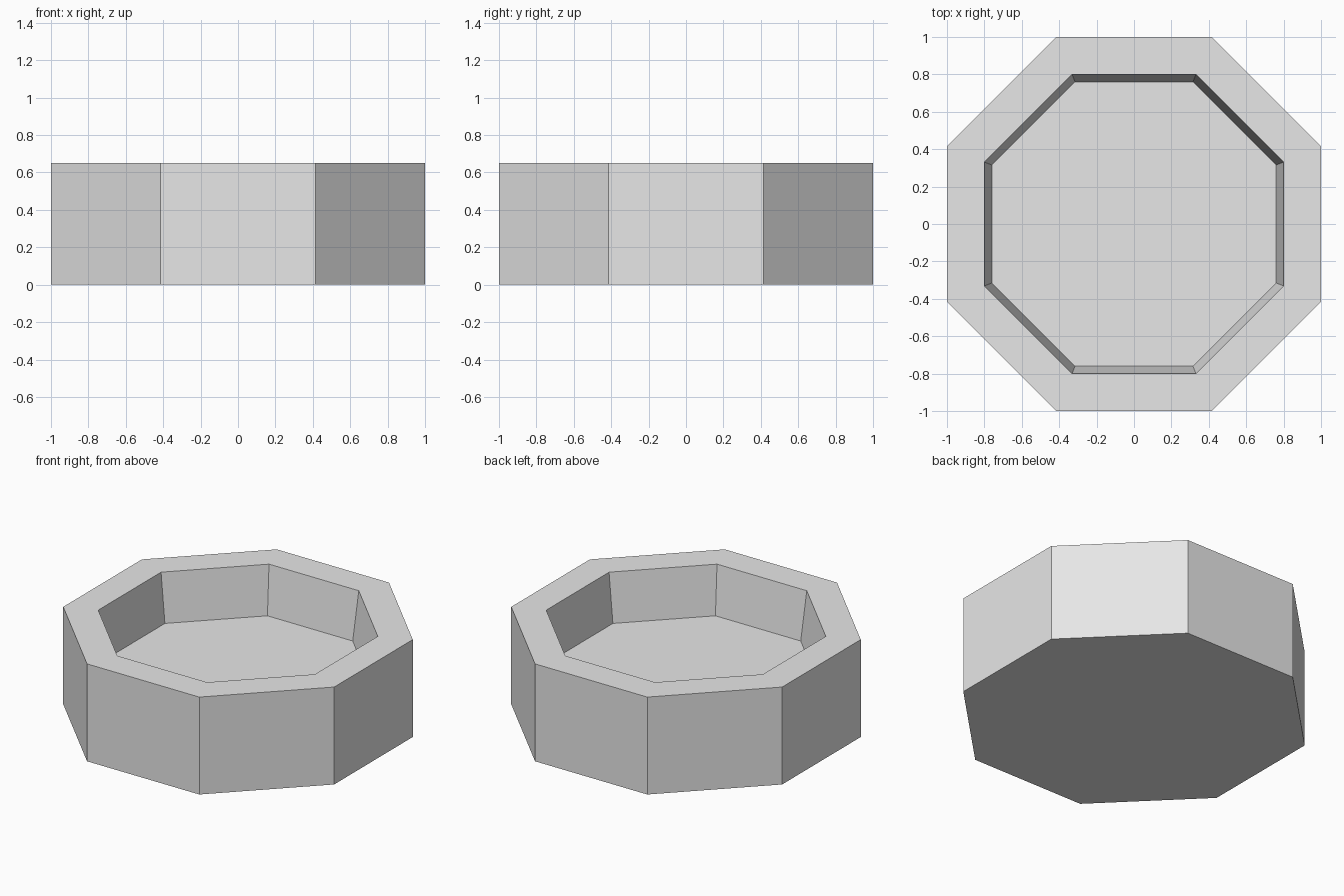
import bpy, bmesh, math

if "Cube" in bpy.data.objects:
    bpy.data.objects.remove(bpy.data.objects["Cube"])

SIDES = 8
# Profile from outer base to recessed floor: (apothem, height)
PROFILE = [(1.0, 0.0), (1.0, 0.65), (0.8, 0.65), (0.76, 0.325)]


def ring(bm, apothem, z):
    """Octagon ring with flat sides facing the axes."""
    r = apothem / math.cos(math.pi / SIDES)
    angles = [(i + 0.5) * 2 * math.pi / SIDES for i in range(SIDES)]
    return [bm.verts.new((r * math.cos(a), r * math.sin(a), z)) for a in angles]


grey = bpy.data.materials.new("light_grey")
grey.diffuse_color = (0.8, 0.8, 0.8, 1)
grey.use_nodes = True
grey.node_tree.nodes["Principled BSDF"].inputs["Base Color"].default_value = grey.diffuse_color

# Octagonal tray: outer wall, rim and tapered inner wall
bm = bmesh.new()
rings = [ring(bm, a, z) for a, z in PROFILE]
for low, high in zip(rings, rings[1:]):
    for i in range(SIDES):
        j = (i + 1) % SIDES
        bm.faces.new((low[i], low[j], high[j], high[i]))

# Underside and recessed floor
bm.faces.new(rings[0][::-1])
bm.faces.new(rings[-1])
bmesh.ops.recalc_face_normals(bm, faces=bm.faces)

mesh = bpy.data.meshes.new("octagonal_tray")
bm.to_mesh(mesh)
bm.free()
mesh.materials.append(grey)
tray = bpy.data.objects.new("octagonal_tray", mesh)
bpy.context.collection.objects.link(tray)
